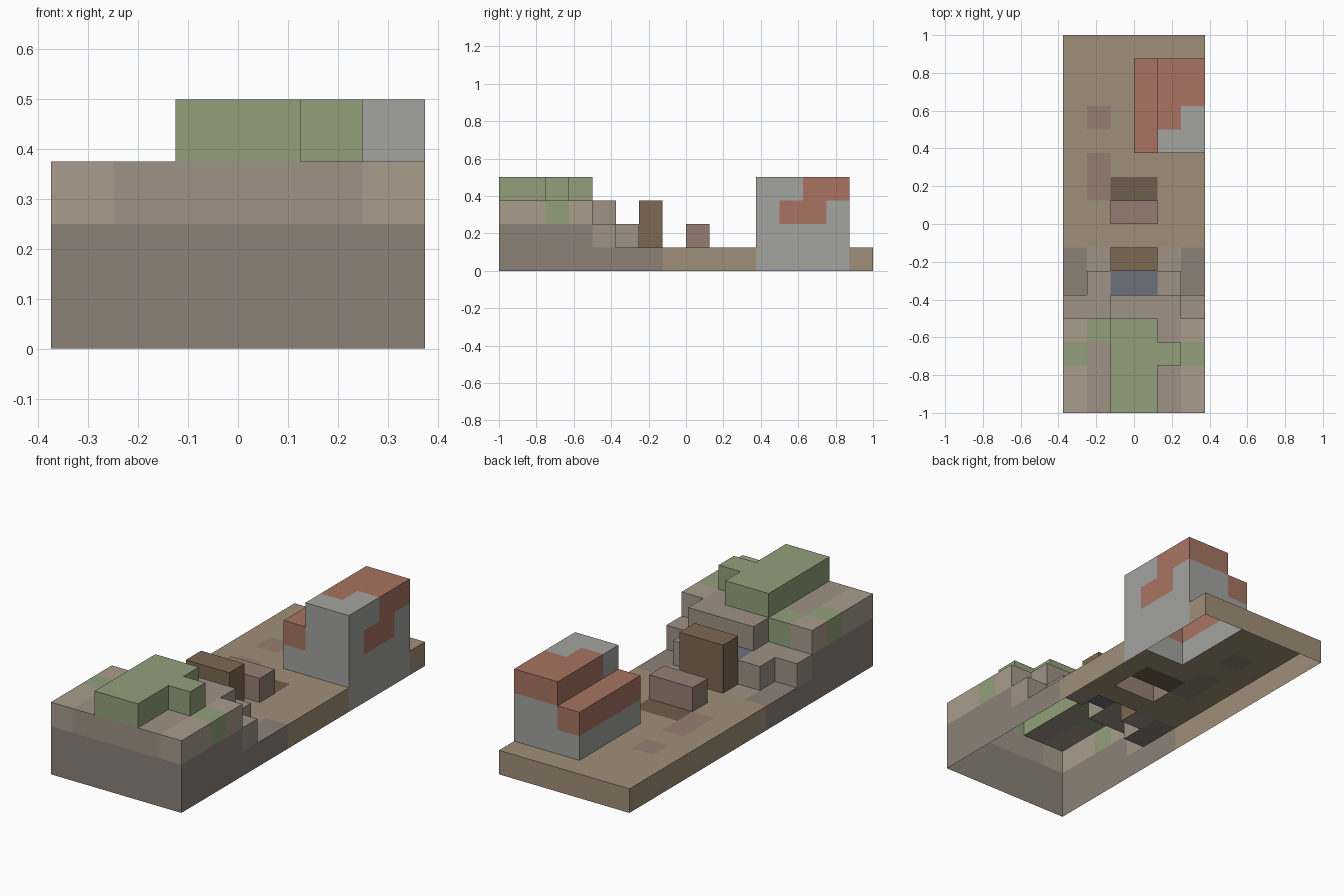
import bpy, bmesh
from mathutils import Vector

if "Cube" in bpy.data.objects:
    bpy.data.objects.remove(bpy.data.objects["Cube"])

U = 0.125  # size of one block

def material(name, hex_code):
    m = bpy.data.materials.new(name)
    rgb = [int(hex_code[n:n + 2], 16) / 255 for n in (0, 2, 4)]
    m.diffuse_color = [c / 12.92 if c <= 0.04045 else ((c + 0.055) / 1.055) ** 2.4 for c in rgb] + [1]
    m.use_nodes = True
    m.node_tree.nodes["Principled BSDF"].inputs["Base Color"].default_value = m.diffuse_color
    return m

MATS = {n: material(n, h) for n, h in dict(
    sand='A08F78', rock='8C8177', stone='9F9285', pale='A99C8C', moss='92A07B',
    wood='7C6852', dirt='6F5D4C', clay='957F73', brick='A87462',
    grey='A3A3A0', water='6C717B').items()}

cells = {}  # (i, j, k) -> (part, colour)

def fill(part, colour, i, j, k):
    """Fill an inclusive range of blocks; later fills repaint earlier ones."""
    for a in range(i[0], i[1] + 1):
        for b in range(j[0], j[1] + 1):
            for c in range(k[0], k[1] + 1):
                cells[a, b, c] = (part, colour)

# ground slab with clay patches and a dirt bed
fill('ground', 'sand', (0, 5), (7, 15), (0, 0))
fill('ground', 'clay', (1, 1), (9, 10), (0, 0))
fill('ground', 'clay', (1, 1), (12, 12), (0, 0))
fill('ground', 'dirt', (2, 3), (9, 9), (0, 0))

# raised rock terrace, stepping down to the ground
fill('terrace', 'rock', (0, 5), (0, 3), (0, 1))
fill('terrace', 'rock', (0, 5), (4, 6), (0, 0))
fill('terrace', 'stone', (0, 5), (0, 3), (2, 2))
for side in (0, 5):
    fill('terrace', 'pale', (side, side), (0, 1), (2, 2))
    fill('terrace', 'pale', (side, side), (3, 3), (2, 2))
    fill('terrace', 'moss', (side, side), (2, 2), (2, 2))
fill('terrace', 'moss', (1, 1), (3, 3), (2, 2))
fill('steps', 'stone', (0, 5), (4, 4), (1, 1))
fill('steps', 'stone', (2, 4), (4, 4), (2, 2))
for side in (1, 4):
    fill('steps', 'stone', (side, side), (5, 5), (1, 1))
    fill('terrace', 'stone', (side, side), (6, 6), (0, 0))

# bush on the terrace
fill('bush', 'moss', (2, 3), (0, 3), (3, 3))
fill('bush', 'moss', (4, 4), (2, 2), (3, 3))

# pool, wooden post block and clay block
fill('pool', 'water', (2, 3), (5, 5), (1, 1))
fill('wood_block', 'wood', (2, 3), (6, 6), (0, 2))
fill('clay_block', 'clay', (2, 3), (8, 8), (1, 1))

# house: grey walls with brick roof and patches
fill('house', 'grey', (3, 5), (11, 14), (0, 2))
fill('house', 'grey', (4, 5), (11, 14), (3, 3))
fill('house', 'brick', (3, 3), (11, 14), (2, 2))
fill('house', 'brick', (4, 4), (12, 14), (3, 3))
fill('house', 'brick', (5, 5), (13, 14), (3, 3))
fill('house', 'brick', (5, 5), (12, 13), (2, 2))
# front slab edge under the house stays sandy inside the ground
fill('ground', 'sand', (3, 4), (11, 14), (0, 0))

DIRS = [Vector(d) for d in ((1, 0, 0), (-1, 0, 0), (0, 1, 0), (0, -1, 0), (0, 0, 1))]

def build(part):
    """Make the exposed faces of one part; the underside stays open."""
    mesh = bpy.data.meshes.new(part)
    bm = bmesh.new()
    slots = sorted({c for p, c in cells.values() if p == part})
    for s in slots:
        mesh.materials.append(MATS[s])
    for (i, j, k), (p, colour) in cells.items():
        if p != part:
            continue
        centre = Vector((i - 2.5, j - 7.5, k + 0.5))
        for d in DIRS:
            if (i + int(d.x), j + int(d.y), k + int(d.z)) in cells:
                continue
            u = Vector((d.y, d.z, d.x))
            v = d.cross(u)
            mid = centre + d * 0.5
            corners = [mid + (u * a + v * b) * 0.5 for a, b in ((-1, -1), (1, -1), (1, 1), (-1, 1))]
            f = bm.faces.new([bm.verts.new(c * U) for c in corners])
            f.material_index = slots.index(colour)
    bmesh.ops.remove_doubles(bm, verts=bm.verts, dist=1e-4)
    bm.to_mesh(mesh)
    bm.free()
    bpy.context.collection.objects.link(bpy.data.objects.new(part, mesh))

for part in dict.fromkeys(p for p, c in cells.values()):
    build(part)
